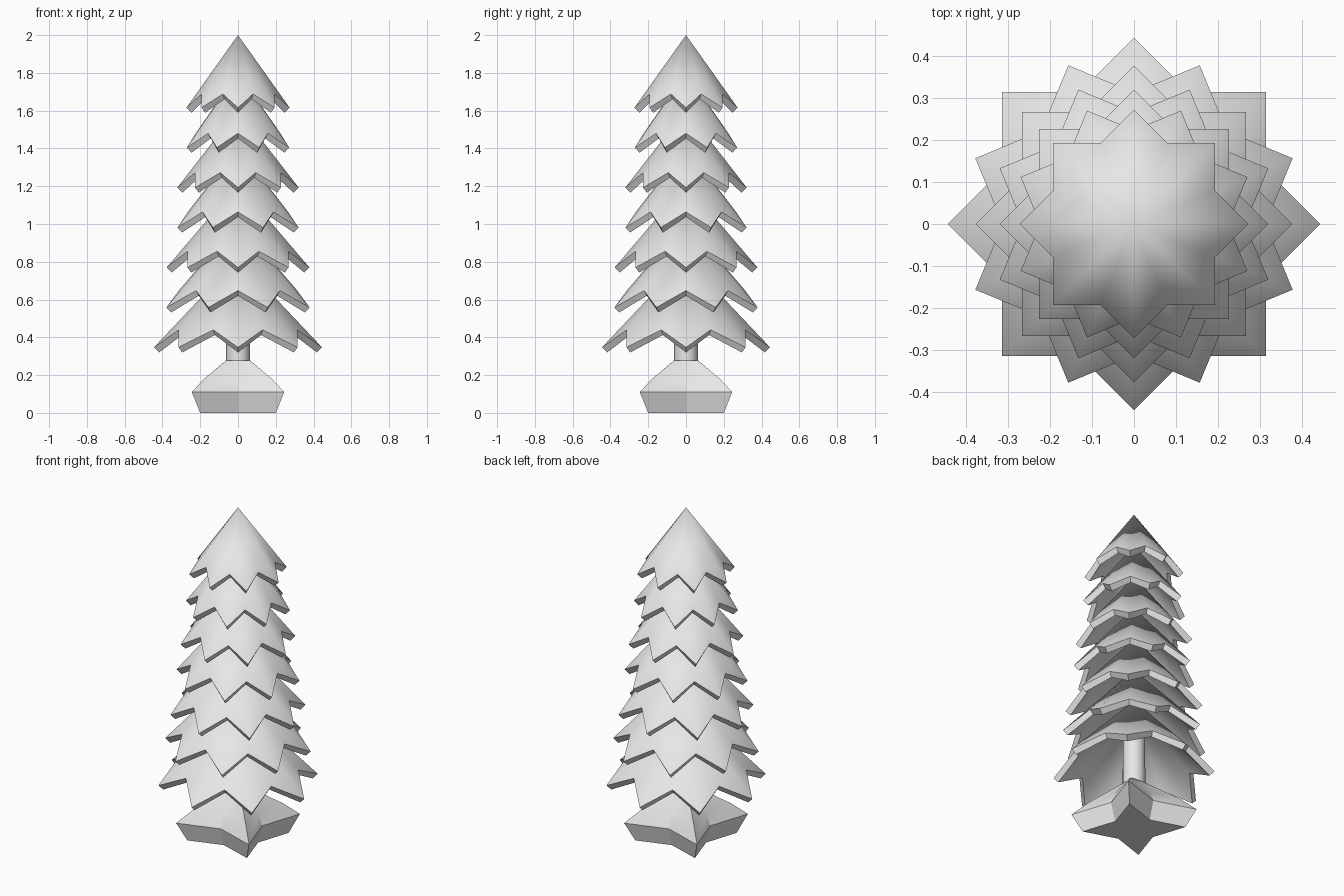
import bpy, bmesh
from math import sin, cos, pi

if "Cube" in bpy.data.objects:
    bpy.data.objects.remove(bpy.data.objects["Cube"], do_unlink=True)

# One plain light grey for everything
grey = bpy.data.materials.new("light_grey")
grey.use_nodes = True
grey.diffuse_color = (0.8, 0.8, 0.8, 1)
grey.node_tree.nodes["Principled BSDF"].inputs["Base Color"].default_value = (0.8, 0.8, 0.8, 1)


def finish(bm, name, angle):
    bmesh.ops.recalc_face_normals(bm, faces=bm.faces)
    mesh = bpy.data.meshes.new(name)
    bm.to_mesh(mesh)
    bm.free()
    obj = bpy.data.objects.new(name, mesh)
    mesh.materials.append(grey)
    bpy.context.collection.objects.link(obj)
    bpy.ops.object.select_all(action='DESELECT')
    obj.select_set(True)
    bpy.context.view_layer.objects.active = obj
    bpy.ops.object.shade_smooth_by_angle(angle=angle)
    return obj


def star_ring(bm, points, tip, notch, turn):
    """Ring alternating tips and notches, each given as (radius, z)."""
    ring = []
    for i in range(points * 2):
        r, z = notch if i % 2 else tip
        a = turn + i * pi / points
        ring.append(bm.verts.new((r * cos(a), r * sin(a), z)))
    return ring


def bridge(bm, a, b):
    for i in range(len(a)):
        j = (i + 1) % len(a)
        bm.faces.new((a[i], a[j], b[j], b[i]))


def fan(bm, ring, z):
    top = bm.verts.new((0, 0, z))
    for i in range(len(ring)):
        bm.faces.new((ring[i], ring[(i + 1) % len(ring)], top))


# Branch tiers: hollow eight-pointed star cones, every other one turned
INNER = cos(pi / 4) / cos(pi / 8)      # notch radius of two crossed squares
radii = [0.445, 0.41, 0.378, 0.347, 0.321, 0.293, 0.273]
for n, radius in enumerate(radii):
    tip_z = 0.347 + n * 0.2115
    apex = tip_z + 0.47 - n * 0.0142
    if n == len(radii) - 1:
        apex = 2.0
    turn = (n % 2) * pi / 8
    notch_z = tip_z + (apex - tip_z) * (1 - INNER) - 0.018
    bm = bmesh.new()
    outer = star_ring(bm, 8, (radius, tip_z), (radius * INNER, notch_z), turn)
    low = radius - 0.027
    inner = star_ring(bm, 8, (low, tip_z - 0.027), (low * INNER, notch_z - 0.027), turn)
    fan(bm, outer, apex)
    bridge(bm, outer, inner)
    fan(bm, inner, apex - 0.05)
    finish(bm, f"branch_tier_{n + 1}", 0.7)

# Trunk
bm = bmesh.new()
bmesh.ops.create_cone(bm, cap_ends=True, segments=16, radius1=0.063, radius2=0.06, depth=0.5)
bmesh.ops.translate(bm, verts=bm.verts, vec=(0, 0, 0.5))
finish(bm, "trunk", 0.7)

# Base: four-pointed star foot with tips on the diagonals
bm = bmesh.new()
profile = [(0.283, 0.135, 0), (0.346, 0.165, 0.11), (0.255, 0.135, 0.18), (0.088, 0.063, 0.278)]
rings = [star_ring(bm, 4, (t, z), (v, z), pi / 4) for t, v, z in profile]
for a, b in zip(rings, rings[1:]):
    bridge(bm, a, b)
bm.faces.new(rings[0])
bm.faces.new(rings[-1])
finish(bm, "star_base", 0.4)
